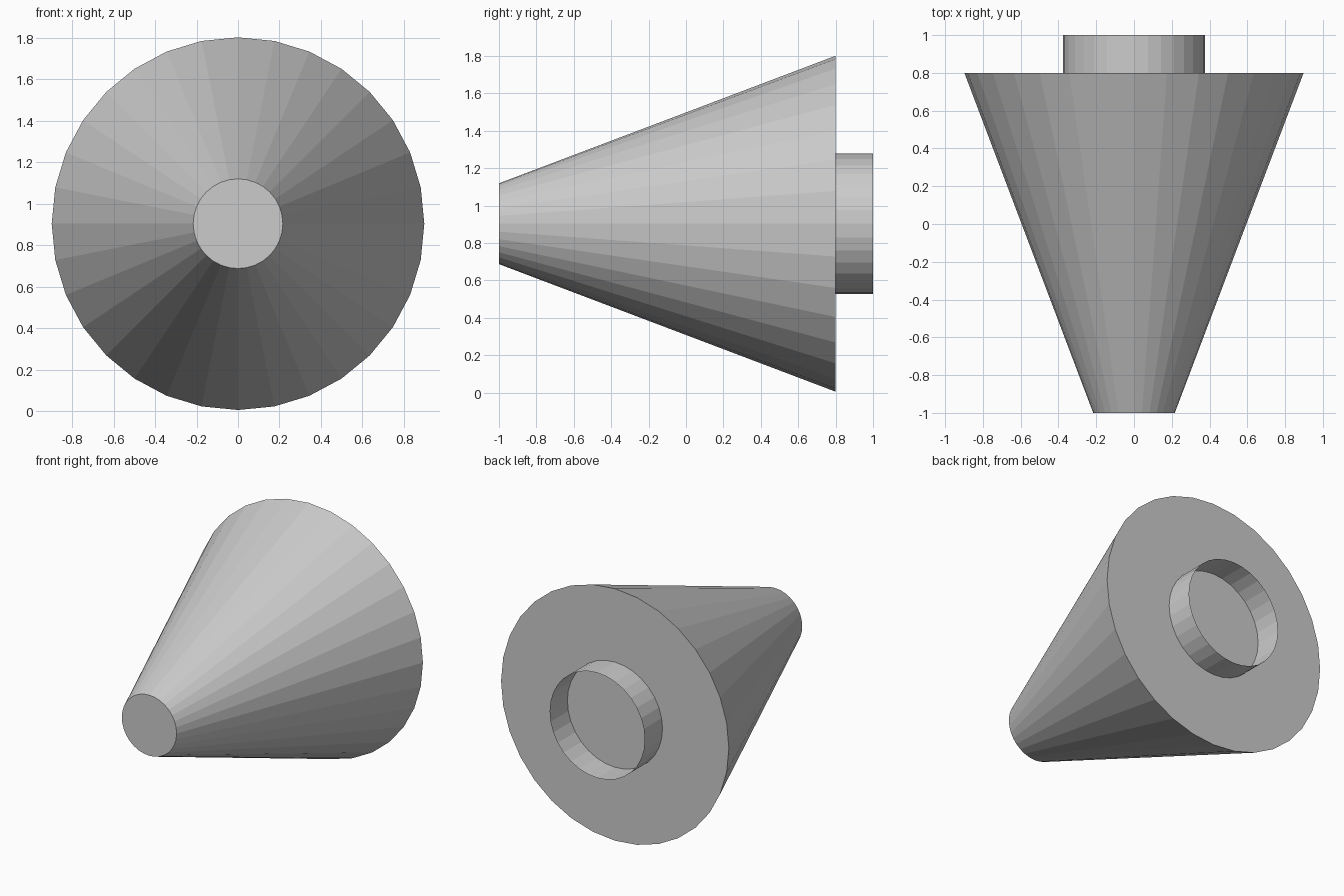
import bpy, bmesh
from math import radians
from mathutils import Matrix

if "Cube" in bpy.data.objects:
    bpy.data.objects.remove(bpy.data.objects["Cube"])

SIDES = 32
CENTRE_Z = 0.903


def round_part(name, y0, y1, r0, r1, capped):
    """Flat-shaded round section running along y."""
    bm = bmesh.new()
    place = Matrix.Translation((0, (y0 + y1) / 2, CENTRE_Z)) @ Matrix.Rotation(radians(-90), 4, 'X')
    bmesh.ops.create_cone(bm, cap_ends=capped, segments=SIDES, radius1=r0,
                          radius2=r1, depth=y1 - y0, matrix=place)
    mesh = bpy.data.meshes.new(name)
    bm.to_mesh(mesh)
    bm.free()
    obj = bpy.data.objects.new(name, mesh)
    bpy.context.collection.objects.link(obj)
    return obj


# Closed tapered body, narrow end to the front
round_part("cone_body", -1.0, 0.8, 0.216, 0.898, True)

# Thin open collar on the back face
round_part("rear_collar", 0.8, 1.0, 0.375, 0.375, False)
